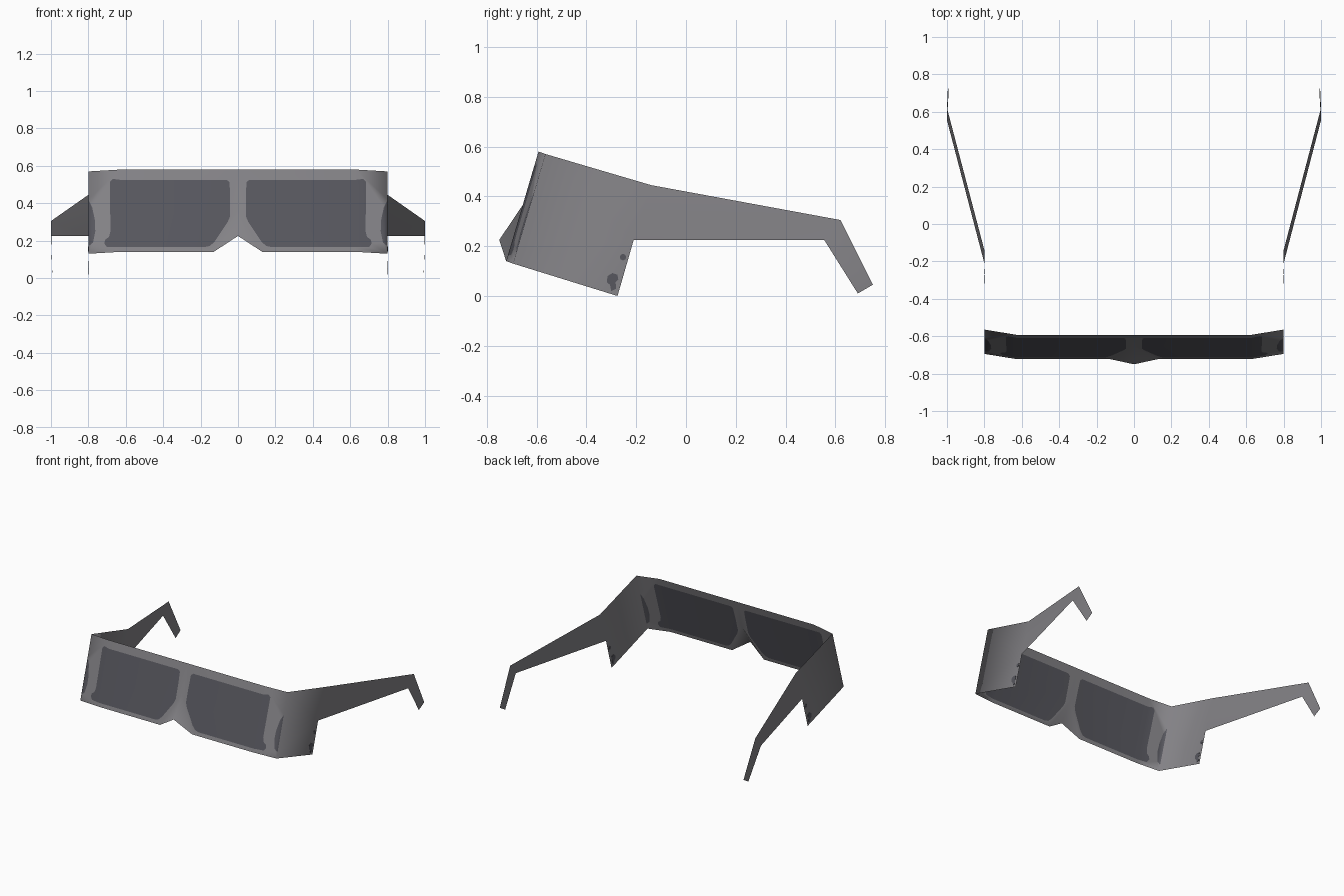
import bpy, bmesh, math
from mathutils import Vector

if "Cube" in bpy.data.objects:
    bpy.data.objects.remove(bpy.data.objects["Cube"])


def material(name, rgb):
    m = bpy.data.materials.new(name)
    m.diffuse_color = (*rgb, 1)
    m.use_nodes = True
    m.node_tree.nodes["Principled BSDF"].inputs["Base Color"].default_value = m.diffuse_color
    return m


GREY = material("frame grey", (0.23, 0.225, 0.24))
DARK = material("dark lens", (0.095, 0.095, 0.112))


def front(x, z):
    """Point on the tilted front sheet, which bends back beyond x = 0.63."""
    return (x, -0.722 + (z - 0.14) * 0.295 + max(0, x - 0.63) * 0.18, z)


def finish(name, bm, mats):
    me = bpy.data.meshes.new(name)
    bm.to_mesh(me)
    bm.free()
    for m in mats:
        me.materials.append(m)
    ob = bpy.data.objects.new(name, me)
    bpy.context.collection.objects.link(ob)
    mod = ob.modifiers.new("mirror", 'MIRROR')
    mod.use_clip = True
    return ob


# Half of the folded sheet; the mirror makes the other half
bm = bmesh.new()
verts = {}


def face(points, mat=0):
    vs = []
    for p in points:
        key = tuple(round(c, 4) for c in p)
        if key not in verts:
            verts[key] = bm.verts.new(key)
        vs.append(verts[key])
    f = bm.faces.new(vs)
    f.material_index = mat
    f.smooth = True


def front_face(points, mat=0):
    face([front(*p) for p in points], mat)


# Lens outline, split at the fold x = 0.63
lens_in = [(.63, .525), (.06, .525), (.045, .512), (.042, .42), (.042, .33),
           (.055, .30), (.125, .195), (.15, .172), (.18, .165), (.63, .165)]
lens_out = [(.63, .165), (.70, .165), (.715, .185), (.71, .205), (.69, .22),
            (.682, .25), (.685, .515), (.67, .53), (.63, .525)]
# Dark sliver along the outer corner
sliver = [(.8, .17), (.775, .19), (.763, .25), (.765, .31), (.78, .38), (.8, .42)]

front_face(lens_in, 1)
front_face(lens_out, 1)
front_face(sliver, 1)

# Centre panel border and bent corner border
front_face([(0, .58), (.63, .58)] + lens_in + [(.63, .14), (.13, .14), (0, .365)])
front_face([(.63, .14)] + lens_out + [(.63, .58), (.8, .57)] + sliver[::-1] + [(.8, .13)])

# Nose flap
face([front(0, .365), front(.13, .14), (0, -.75, .225)])

# Side panel, temple arm and ear hook
hinge_top, hinge_low = (.8, -.14, .445), (.8, -.21, .225)
ear_top, ear_low = (1, .62, .305), (1, .555, .225)
face([front(.8, .13), front(.8, .17), front(.8, .42), front(.8, .57),
      hinge_top, hinge_low, (.8, -.275, 0)])
face([hinge_low, hinge_top, ear_top, ear_low])
face([ear_low, ear_top, (.994, .75, .045), (.992, .69, .01)])

bmesh.ops.recalc_face_normals(bm, faces=bm.faces)
bm.faces.ensure_lookup_table()
if bm.faces[0].normal.y > 0:
    bmesh.ops.reverse_faces(bm, faces=bm.faces)
finish("glasses_sheet", bm, [GREY, DARK])


# Small printed marks on the side panels, thin plates visible from both sides
def mark(name, outline):
    bm = bmesh.new()
    f = bm.faces.new([bm.verts.new((.798, y, z)) for y, z in outline])
    ext = bmesh.ops.extrude_face_region(bm, geom=[f])
    bmesh.ops.translate(bm, vec=Vector((.004, 0, 0)),
                        verts=[g for g in ext["geom"] if isinstance(g, bmesh.types.BMVert)])
    bmesh.ops.recalc_face_normals(bm, faces=bm.faces)
    finish(name, bm, [DARK])


mark("side_dot", [(-.253 + .013 * math.cos(a * math.pi / 4),
                   .156 + .013 * math.sin(a * math.pi / 4)) for a in range(8)])
mark("side_blotch", [(-.30, .02), (-.28, .03), (-.283, .055), (-.272, .065), (-.275, .085),
                     (-.295, .092), (-.315, .08), (-.318, .055), (-.305, .045)])
